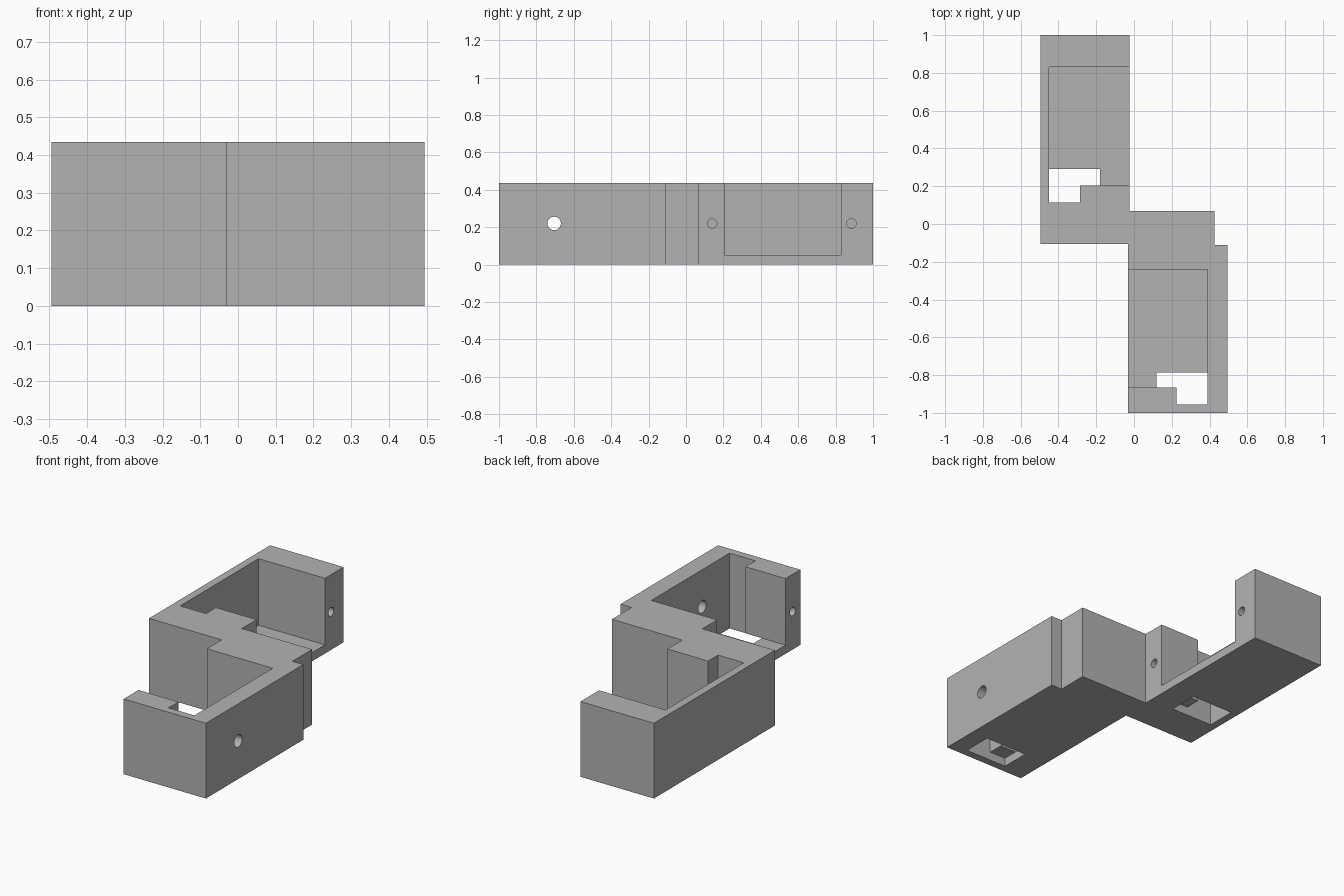
import bpy
import bmesh
import math
from mathutils import Matrix

cube = bpy.data.objects.get("Cube")
if cube:
    bpy.data.objects.remove(cube, do_unlink=True)

HEIGHT, FLOOR, HOLE_Z = 0.435, 0.05, 0.22

grey = bpy.data.materials.new("plain grey")
grey.use_nodes = True
grey.diffuse_color = (0.45, 0.45, 0.45, 1)
grey.node_tree.nodes["Principled BSDF"].inputs["Base Color"].default_value = (0.45, 0.45, 0.45, 1)


def add_object(name, bm):
    bmesh.ops.recalc_face_normals(bm, faces=bm.faces)
    mesh = bpy.data.meshes.new(name)
    bm.to_mesh(mesh)
    bm.free()
    mesh.materials.append(grey)
    obj = bpy.data.objects.new(name, mesh)
    bpy.context.collection.objects.link(obj)
    return obj


def prism(name, outline, z0, z1):
    """Extrude a plan outline from z0 to z1."""
    bm = bmesh.new()
    face = bm.faces.new([bm.verts.new((x, y, z0)) for x, y in outline])
    top = bmesh.ops.extrude_face_region(bm, geom=[face])["geom"]
    verts = [v for v in top if isinstance(v, bmesh.types.BMVert)]
    bmesh.ops.translate(bm, verts=verts, vec=(0, 0, z1 - z0))
    return add_object(name, bm)


def box(name, x0, x1, y0, y1, z0, z1):
    return prism(name, [(x0, y0), (x1, y0), (x1, y1), (x0, y1)], z0, z1)


def bore(name, x0, x1, y, radius):
    """Cylinder lying along x."""
    bm = bmesh.new()
    place = Matrix.Translation(((x0 + x1) / 2, y, HOLE_Z)) @ Matrix.Rotation(math.pi / 2, 4, "Y")
    bmesh.ops.create_cone(bm, cap_ends=True, segments=32, radius1=radius,
                          radius2=radius, depth=x1 - x0, matrix=place)
    return add_object(name, bm)


# Two offset trays joined in the middle
body = prism("double_tray_body", [
    (-0.495, -0.105), (-0.031, -0.105), (-0.031, -1), (0.495, -1), (0.495, -0.11),
    (0.425, -0.11), (0.425, 0.07), (-0.025, 0.07), (-0.025, 1), (-0.495, 1)], 0, HEIGHT)

cutters = [
    # Back tray: open to +x, with a corner notch
    prism("back_pocket", [(-0.45, 0.115), (-0.285, 0.115), (-0.285, 0.205), (0.1, 0.205),
                          (0.1, 0.83), (-0.45, 0.83)], FLOOR, 0.6),
    box("back_floor_slot", -0.45, -0.18, 0.115, 0.29, -0.1, FLOOR),
    # Front tray: open to -x, with a corner notch
    prism("front_pocket", [(-0.15, -0.865), (0.225, -0.865), (0.225, -0.955), (0.39, -0.955),
                           (0.39, -0.24), (-0.15, -0.24)], FLOOR, 0.6),
    box("front_floor_slot", 0.12, 0.39, -0.955, -0.785, -0.1, FLOOR),
    # Cable hole through the side wall
    bore("side_hole", 0.35, 0.6, -0.705, 0.036),
]
# Blind screw holes in the open wall ends
cutters += [bore("back_screw_hole", -0.2, 0.0, y, 0.025) for y in (0.14, 0.885)]
cutters += [bore("front_screw_hole", -0.06, 0.14, y, 0.025) for y in (-0.93, -0.185)]

bpy.context.view_layer.objects.active = body
for cutter in cutters:
    cutter.hide_render = True
    cut = body.modifiers.new(cutter.name, "BOOLEAN")
    cut.operation = "DIFFERENCE"
    cut.solver = "EXACT"
    cut.object = cutter
    bpy.ops.object.modifier_apply(modifier=cut.name)
    bpy.data.objects.remove(cutter, do_unlink=True)

# Smooth bores, sharp edges elsewhere
body.select_set(True)
bpy.ops.object.shade_smooth_by_angle(angle=math.radians(30))
